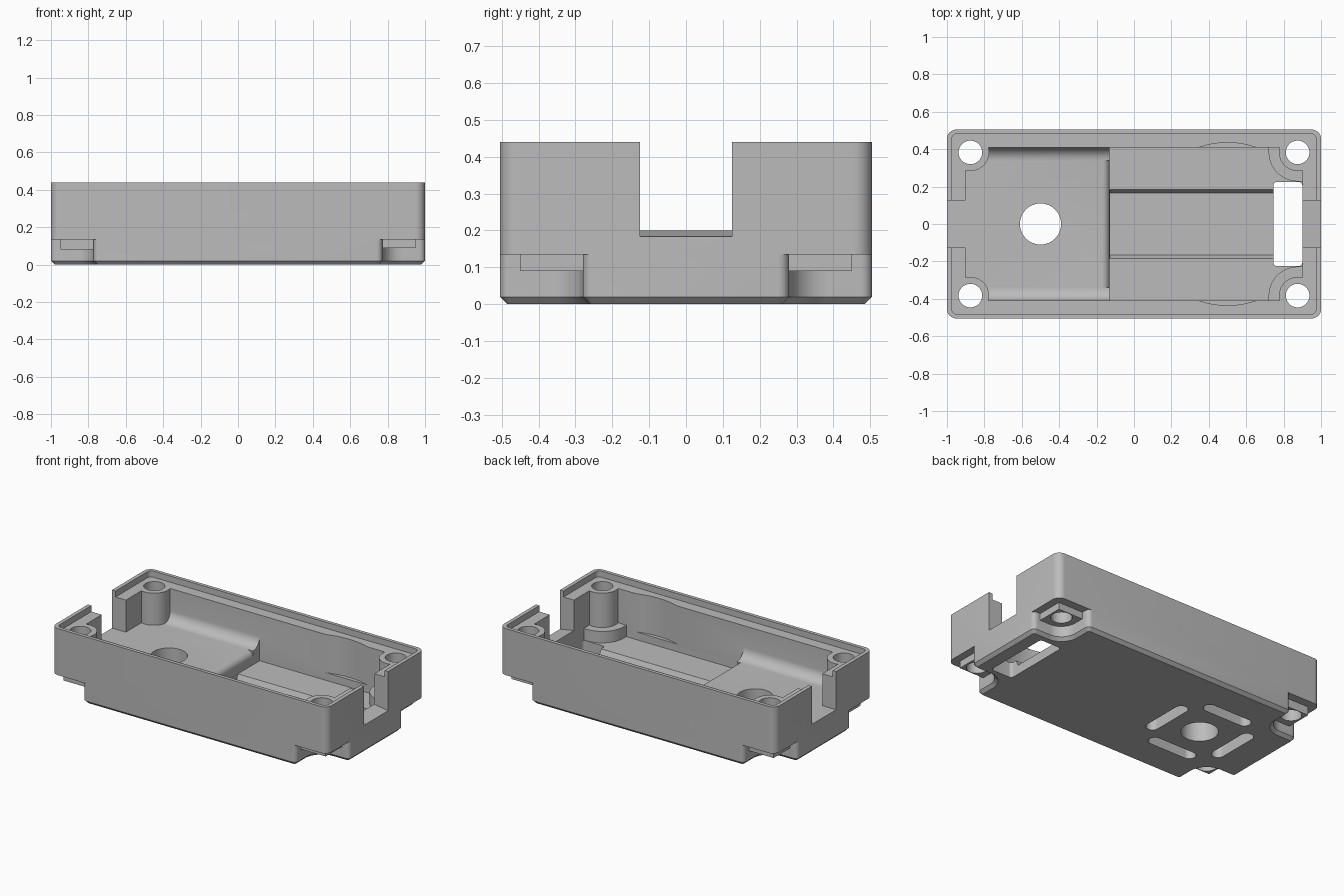
import bpy, bmesh
from math import pi, sin, cos, radians
from mathutils import Vector

cube = bpy.data.objects.get("Cube")
if cube:
    bpy.data.objects.remove(cube)

gray = bpy.data.materials.new("light_gray_plastic")
gray.use_nodes = True
gray.diffuse_color = (0.5, 0.5, 0.5, 1)
gray.node_tree.nodes["Principled BSDF"].inputs["Base Color"].default_value = (0.5, 0.5, 0.5, 1)


def arc(cx, cy, r, a0, a1, n=10):
    steps = [radians(a0 + (a1 - a0) * i / n) for i in range(n + 1)]
    return [(cx + r * cos(a), cy + r * sin(a)) for a in steps]


def circle(cx, cy, r):
    return arc(cx, cy, r, 0, 360, 48)[:-1]


def rounded(x0, x1, y0, y1, r):
    return (arc(x1 - r, y1 - r, r, 0, 90) + arc(x0 + r, y1 - r, r, 90, 180)
            + arc(x0 + r, y0 + r, r, 180, 270) + arc(x1 - r, y0 + r, r, 270, 360))


def rect(x0, x1, y0, y1):
    return [(x0, y0), (x1, y0), (x1, y1), (x0, y1)]


def prism(name, outline, lo, hi, axis="z", chamfer=0):
    """Extrude a 2D outline along an axis, optionally chamfering its low end."""
    place = {"z": lambda a, b: Vector((a, b, lo)),
             "y": lambda a, b: Vector((a, lo, b)),
             "x": lambda a, b: Vector((lo, a, b))}[axis]
    step = place(0, 0) * ((hi - lo) / lo) if lo else Vector((0, 0, hi))
    bm = bmesh.new()
    base = bm.faces.new([bm.verts.new(place(a, b)) for a, b in outline])
    ext = bmesh.ops.extrude_face_region(bm, geom=[base], use_keep_orig=True)
    top = [v for v in ext["geom"] if isinstance(v, bmesh.types.BMVert)]
    bmesh.ops.translate(bm, verts=top, vec=step)
    bmesh.ops.recalc_face_normals(bm, faces=bm.faces)
    if chamfer:
        bmesh.ops.bevel(bm, geom=list(base.edges), offset=chamfer, segments=1, affect="EDGES")
    mesh = bpy.data.meshes.new(name)
    bm.to_mesh(mesh)
    bm.free()
    obj = bpy.data.objects.new(name, mesh)
    bpy.context.collection.objects.link(obj)
    mesh.materials.append(gray)
    return obj


def combine(body, tool, operation):
    mod = body.modifiers.new(tool.name, "BOOLEAN")
    mod.operation, mod.solver, mod.object = operation, "EXACT", tool
    bpy.context.view_layer.objects.active = body
    bpy.ops.object.modifier_apply(modifier=mod.name)
    bpy.data.objects.remove(tool)


def add(name, *args, **kw):
    combine(base, prism(name, *args, **kw), "UNION")


def cut(name, *args, **kw):
    combine(base, prism(name, *args, **kw), "DIFFERENCE")


SIGNS = [(sx, sy) for sx in (-1, 1) for sy in (-1, 1)]
BX, BY = 0.875, 0.383

# Lower body with a scooped relief at every corner and a chamfered bottom
quarter = (arc(0.97, 0.25, 0.03, 0, 90, 5) + arc(BX, BY, 0.103, 270, 180)
           + arc(0.742, 0.475, 0.03, 0, 90, 5))
mirror_x = [(-x, y) for x, y in reversed(quarter)]
outline = quarter + mirror_x + [(-x, -y) for x, y in quarter] + [(-x, -y) for x, y in mirror_x]
base = prism("enclosure_base", outline, 0, 0.135, chamfer=0.02)

# Upper body and main pocket
add("upper_body", rounded(-1, 1, -0.505, 0.505, 0.05), 0.135, 0.44)
cut("pocket", rect(-0.9, 0.9, -0.41, 0.41), 0.1, 0.6)

# Raised deck with a rounded front edge and coved sides
deck = [(-0.95, 0.08), (-0.13, 0.08)] + arc(-0.17, 0.15, 0.04, 0, 90, 8) + [(-0.95, 0.19)]
add("raised_deck", deck, -0.45, 0.45, axis="y")
for s in (-1, 1):
    cove = [(s * y, z) for y, z in arc(0.34, 0.26, 0.07, 270, 360, 8)]
    add("deck_cove", cove + [(s * 0.45, 0.26), (s * 0.45, 0.08), (s * 0.34, 0.08)],
        -0.95, -0.13, axis="x")

# Shallow channel along the floor, with sloped sides
channel = [(-0.165, 0.06), (0.165, 0.06), (0.185, 0.101), (-0.185, 0.101)]
cut("floor_channel", channel, -0.129, 0.8, axis="x")

# Screw posts, with wide collars at the right end
for sx, sy in SIGNS:
    add("screw_post", circle(sx * BX, sy * BY, 0.1), 0.136, 0.40)
    if sx > 0:
        ring = arc(BX, sy * BY, 0.155, sy * 180, sy * 270, 16)
        add("post_collar", ring + [(0.95, sy * (BY - 0.155)), (0.95, sy * 0.45),
                                   (BX - 0.155, sy * 0.45)], 0.09, 0.175)

# Stepped rim and relief scoops in the long walls
cut("rim_step", rounded(-0.975, 0.975, -0.482, 0.482, 0.03), 0.40, 0.6)
for s in (-1, 1):
    scoop = [(x, s * y) for x, y in arc(0.5, -0.0275, 0.4625, 71, 109)]
    cut("wall_scoop", scoop + [(0.35, s * 0.35), (0.65, s * 0.35)], 0.15, 0.6)

# Cable notches at both ends
cut("left_notch", rect(-0.125, 0.125, 0.19, 0.6), -1.1, -0.89, axis="x")
cut("right_notch", [(0.88, 0.2), (0.9, 0.2), (1.02, 0.18), (1.02, 0.6), (0.88, 0.6)],
    -0.125, 0.125, axis="y")

# Floor window, screw holes and mounting hole
cut("floor_window", rounded(0.745, 0.9, -0.225, 0.225, 0.02), -0.1, 0.19)
for sx, sy in SIGNS:
    cut("screw_hole", circle(sx * BX, sy * BY, 0.063), -0.1, 0.6)
cut("mounting_hole", circle(-0.5, 0, 0.11), -0.1, 0.6)

# Blind slots around the mounting hole on the underside
for s in (-1, 1):
    d = s * 0.25
    cut("slot_across", rounded(-0.5 + d - 0.04, -0.5 + d + 0.04, -0.17, 0.17, 0.0399), -0.1, 0.12)
    cut("slot_along", rounded(-0.67, -0.33, d - 0.04, d + 0.04, 0.0399), -0.1, 0.12)

bpy.ops.object.select_all(action="DESELECT")
base.select_set(True)
bpy.context.view_layer.objects.active = base
bpy.ops.object.shade_smooth_by_angle(angle=radians(30))
